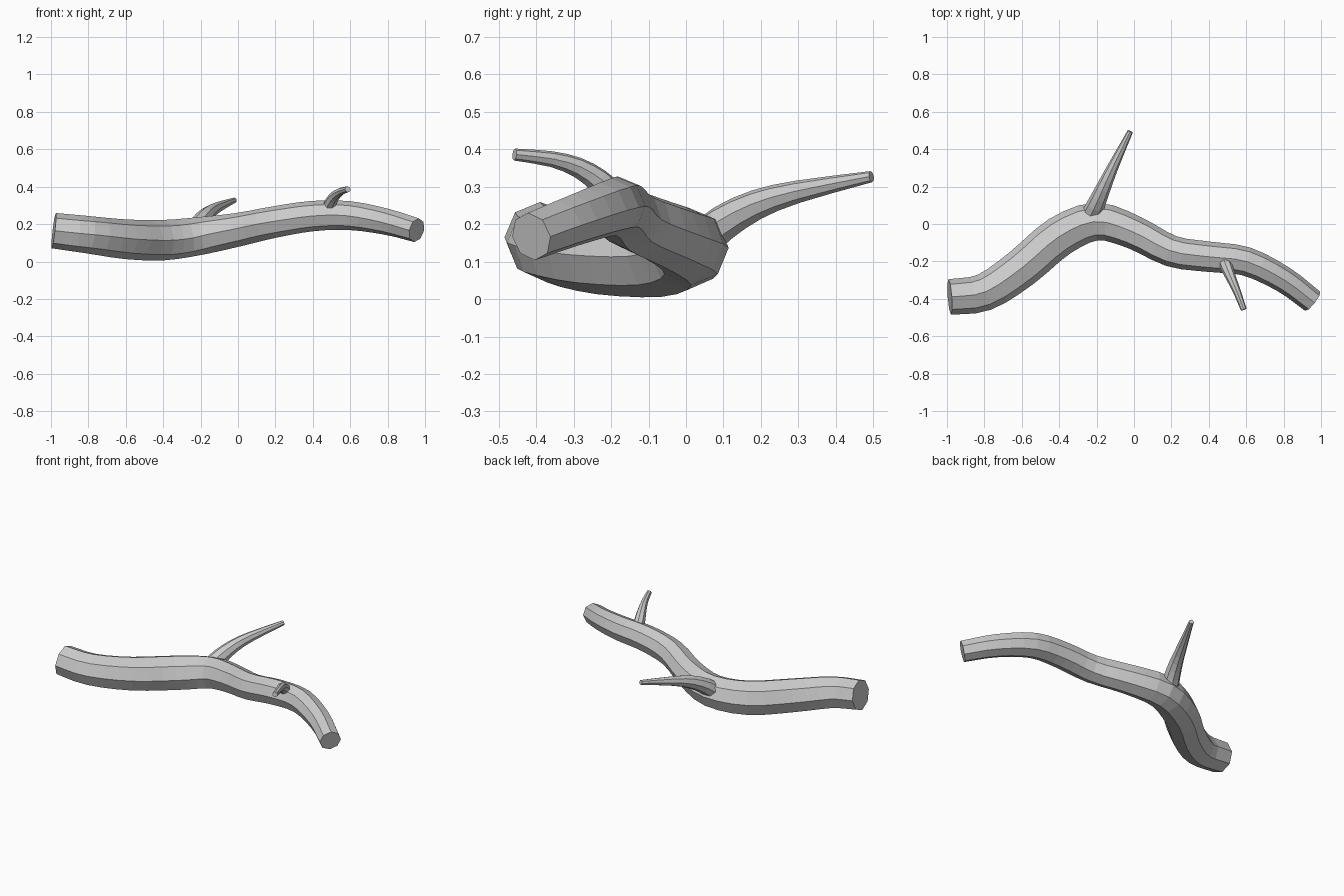
import bpy, bmesh
from math import cos, sin, pi
from mathutils import Vector

if "Cube" in bpy.data.objects:
    bpy.data.objects.remove(bpy.data.objects["Cube"])


def spline(points, steps):
    # Catmull-Rom through (x, y, z, radius) points
    p = [Vector(q) for q in points]
    p = [2 * p[0] - p[1]] + p + [2 * p[-1] - p[-2]]
    out = []
    for i in range(1, len(p) - 2):
        a, b, c, d = p[i - 1:i + 3]
        for s in range(steps):
            t = s / steps
            out.append(0.5 * (2 * b + (c - a) * t + (2 * a - 5 * b + 4 * c - d) * t**2
                              + (3 * b - a - 3 * c + d) * t**3))
    return out + [p[-2]]


def limb(name, points, sides=8, steps=2):
    # tapered tube swept along the spline, capped at both ends
    path = spline(points, steps)
    bm = bmesh.new()
    rings = []
    for i, q in enumerate(path):
        tangent = (path[min(i + 1, len(path) - 1)] - path[max(i - 1, 0)]).to_3d().normalized()
        side = tangent.cross(Vector((0, 0, 1))).normalized()
        up = side.cross(tangent)
        rings.append([bm.verts.new(q.to_3d() + q[3] * (side * cos(2 * pi * k / sides)
                                                      + up * sin(2 * pi * k / sides)))
                      for k in range(sides)])
    for r, s in zip(rings, rings[1:]):
        for k in range(sides):
            n = (k + 1) % sides
            bm.faces.new((r[k], r[n], s[n], s[k]))
    bm.faces.new(rings[0])
    bm.faces.new(rings[-1])
    bmesh.ops.recalc_face_normals(bm, faces=bm.faces)
    mesh = bpy.data.meshes.new(name)
    bm.to_mesh(mesh)
    bm.free()
    obj = bpy.data.objects.new(name, mesh)
    bpy.context.collection.objects.link(obj)
    return obj


# Main winding branch
limb("main_branch", [
    (-0.985, -0.39, 0.165, 0.095), (-0.80, -0.365, 0.143, 0.100),
    (-0.60, -0.235, 0.119, 0.106), (-0.40, -0.067, 0.114, 0.108),
    (-0.20, 0.013, 0.137, 0.101), (0.00, -0.045, 0.170, 0.090),
    (0.20, -0.145, 0.212, 0.084), (0.40, -0.175, 0.243, 0.081),
    (0.60, -0.200, 0.245, 0.077), (0.80, -0.297, 0.211, 0.070),
    (0.955, -0.413, 0.167, 0.065)], steps=3)

# Long twig at the back
limb("back_twig", [
    (-0.24, 0.03, 0.145, 0.054), (-0.205, 0.10, 0.204, 0.049),
    (-0.165, 0.19, 0.253, 0.040), (-0.115, 0.30, 0.287, 0.030),
    (-0.02, 0.495, 0.327, 0.015)])

# Short twig at the front
limb("front_twig", [
    (0.48, -0.19, 0.275, 0.036), (0.497, -0.235, 0.317, 0.033),
    (0.52, -0.29, 0.352, 0.027), (0.55, -0.36, 0.374, 0.021),
    (0.587, -0.458, 0.386, 0.016)])
